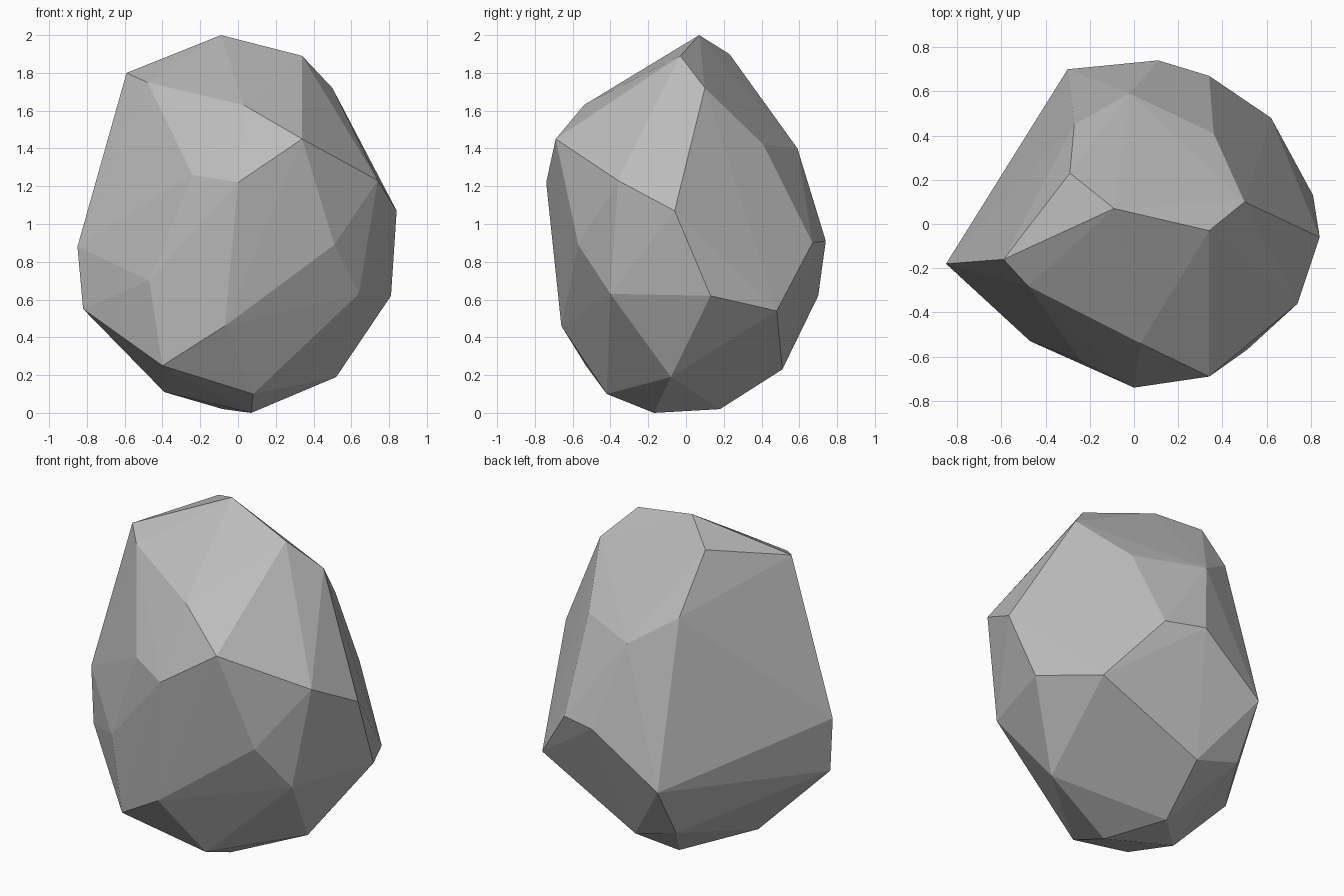
import bpy
import bmesh
from mathutils import Vector

default_cube = bpy.data.objects.get("Cube")
if default_cube:
    bpy.data.objects.remove(default_cube, do_unlink=True)


def make_material(name, colour):
    material = bpy.data.materials.new(name)
    material.use_nodes = True
    material.diffuse_color = colour
    shader = material.node_tree.nodes["Principled BSDF"]
    shader.inputs["Base Color"].default_value = colour
    shader.inputs["Roughness"].default_value = 0.9
    return material


def make_faceted_stone(name, corner_bands, material):
    """Wrap a tight skin of flat facets around the corner points."""
    mesh = bpy.data.meshes.new(name)
    bm = bmesh.new()
    for band in corner_bands:
        for corner in band:
            bm.verts.new(Vector(corner) / 100)
    hull = bmesh.ops.convex_hull(bm, input=list(bm.verts))
    leftovers = set(hull["geom_interior"]) | set(hull["geom_unused"])
    loose = [item for item in leftovers if isinstance(item, bmesh.types.BMVert)]
    bmesh.ops.delete(bm, geom=loose, context="VERTS")
    bmesh.ops.recalc_face_normals(bm, faces=list(bm.faces))
    for face in bm.faces:
        face.smooth = False
    bm.to_mesh(mesh)
    bm.free()
    mesh.materials.append(material)
    stone = bpy.data.objects.new(name, mesh)
    bpy.context.scene.collection.objects.link(stone)
    return stone


# Corner points of the stone in hundredths of a unit, from top to bottom
crown = [(-9, 7, 200), (34, -3, 189), (50, 10, 172), (-29, 23, 190),
         (-59, -16, 180), (-48, -28, 175)]
shoulder = [(3, -54, 163), (34, -69, 145), (0, -74, 122), (-24, -62, 126),
            (74, -36, 123), (36, 41, 142), (-2, 59, 140), (-27, 45, 157)]
waist = [(84, -6, 107), (51, -57, 89), (34, 67, 90), (11, 74, 91),
         (-85, -18, 88), (-47, -53, 70)]
belly = [(64, -40, 63), (81, 13, 62), (62, 48, 54), (-30, 70, 62),
         (-82, -20, 55), (-7, -66, 46)]
foot = [(52, -8, 19), (-2, 51, 23), (-30, 52, 31), (-40, -53, 25),
        (8, -42, 10), (-39, -13, 11), (7, -17, 0), (-8, 18, 2)]

stone_grey = make_material("stone_grey", (0.5, 0.5, 0.5, 1))
make_faceted_stone("rock", [crown, shoulder, waist, belly, foot], stone_grey)
